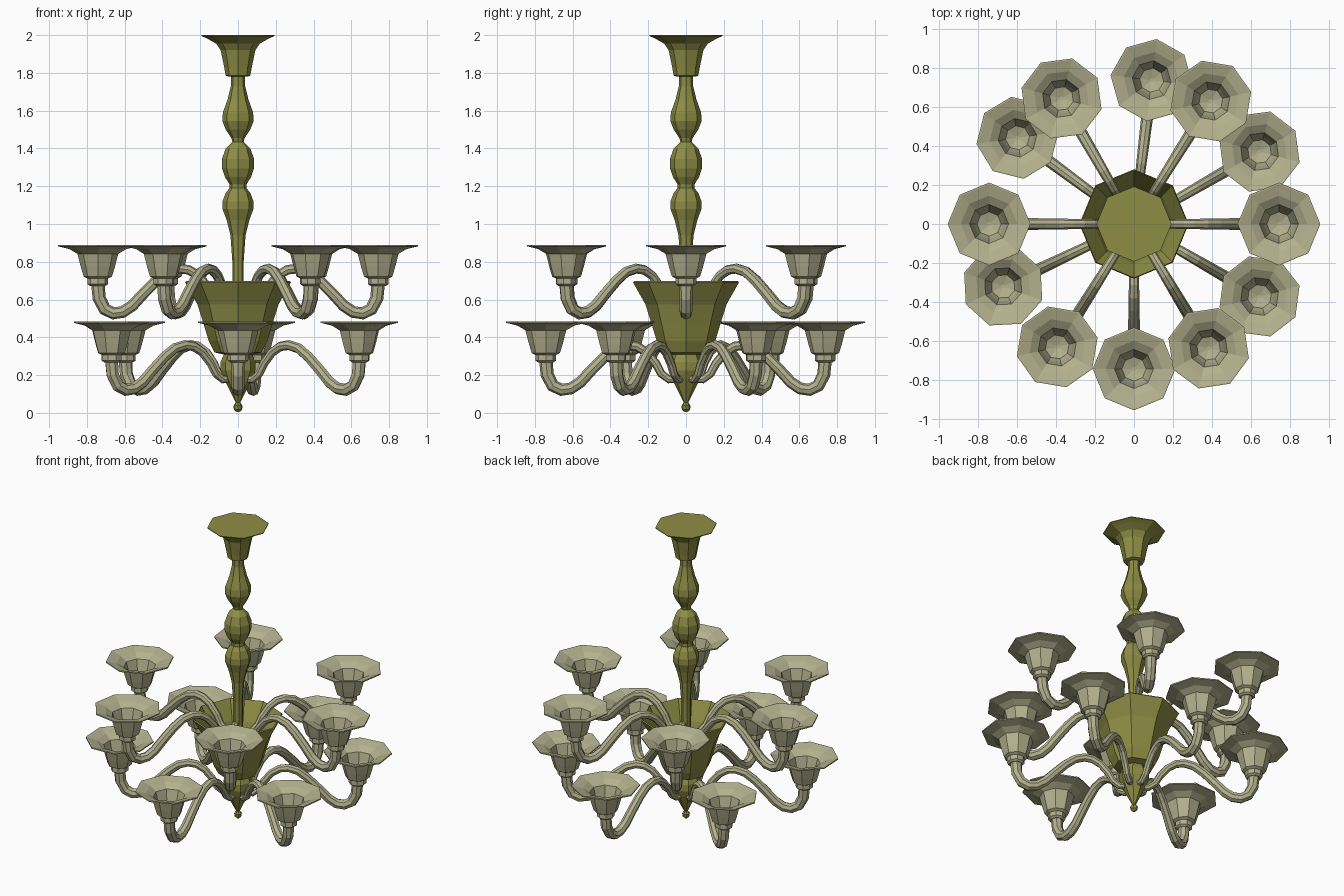
import bpy, bmesh
from math import sin, cos, tau, radians
from mathutils import Vector

if "Cube" in bpy.data.objects:
    bpy.data.objects.remove(bpy.data.objects["Cube"])


def material(name, color):
    m = bpy.data.materials.new(name)
    m.diffuse_color = color
    m.use_nodes = True
    m.node_tree.nodes["Principled BSDF"].inputs["Base Color"].default_value = m.diffuse_color
    return m


olive = material("olive_glass", (0.27, 0.27, 0.06, 1))
pale = material("pale_glass", (0.45, 0.44, 0.27, 1))


def skin(name, rings, mat):
    """Bridge a list of vertex rings and cap both ends."""
    bm = bmesh.new()
    loops = [[bm.verts.new(p) for p in ring] for ring in rings]
    n = len(loops[0])
    for a, b in zip(loops, loops[1:]):
        for i in range(n):
            j = (i + 1) % n
            bm.faces.new((a[i], a[j], b[j], b[i]))
    bm.faces.new(loops[0][::-1])
    bm.faces.new(loops[-1])
    bmesh.ops.recalc_face_normals(bm, faces=bm.faces)
    me = bpy.data.meshes.new(name)
    bm.to_mesh(me)
    bm.free()
    me.materials.append(mat)
    return me


def lathe(name, profile, mat, n=8):
    return skin(name, [[(r * cos(tau * i / n), r * sin(tau * i / n), z)
                        for i in range(n)] for r, z in profile], mat)


def sweep(name, path, r0, r1, mat, n=8):
    """Tapered tube along a path in the xz plane."""
    pts = [Vector((x, 0, z)) for x, z in path]
    rings = []
    for k, p in enumerate(pts):
        t = (pts[min(k + 1, len(pts) - 1)] - pts[max(k - 1, 0)]).normalized()
        side = Vector((-t.z, 0, t.x))
        r = r0 + (r1 - r0) * k / (len(pts) - 1)
        rings.append([p + side * r * cos(tau * i / n) + Vector((0, r * sin(tau * i / n), 0))
                      for i in range(n)])
    return skin(name, rings, mat)


def place(name, mesh, loc=(0, 0, 0), angle=0):
    ob = bpy.data.objects.new(name, mesh)
    ob.location = loc
    ob.rotation_euler.z = angle
    bpy.context.collection.objects.link(ob)


# Ceiling canopy
place("canopy", lathe("canopy", [
    (0.05, 1.78), (0.065, 1.785), (0.073, 1.83), (0.092, 1.92), (0.115, 1.955),
    (0.16, 1.98), (0.192, 1.995), (0.192, 2.0)], olive))

# Turned stem with three bulges
place("stem", lathe("stem", [
    (0.03, 0.33), (0.03, 0.8), (0.04, 0.94), (0.06, 1.02), (0.082, 1.08), (0.082, 1.12),
    (0.065, 1.165), (0.045, 1.19), (0.045, 1.21), (0.07, 1.25), (0.085, 1.295),
    (0.085, 1.345), (0.065, 1.40), (0.03, 1.435), (0.035, 1.455), (0.065, 1.50),
    (0.083, 1.545), (0.08, 1.59), (0.055, 1.66), (0.038, 1.73), (0.038, 1.79)], olive))

# Flared hollow cup
place("cup", lathe("cup", [
    (0.08, 0.31), (0.125, 0.32), (0.155, 0.38), (0.185, 0.48), (0.215, 0.575), (0.28, 0.69),
    (0.275, 0.697), (0.205, 0.575), (0.172, 0.475), (0.14, 0.38), (0.03, 0.345)], olive))

# Bottom finial
place("finial", lathe("finial", [
    (0.008, 0.005), (0.022, 0.018), (0.024, 0.038), (0.012, 0.055), (0.022, 0.075),
    (0.045, 0.12), (0.075, 0.18), (0.092, 0.225), (0.092, 0.27), (0.07, 0.32)], olive))

# Shared arm and shade meshes, height measured from the shade base
arm = sweep("arm", [
    (0.03, -0.10), (0.09, -0.105), (0.13, -0.075), (0.16, -0.02), (0.21, 0.04), (0.26, 0.07),
    (0.31, 0.077), (0.37, 0.06), (0.43, 0.015), (0.50, -0.055), (0.56, -0.12), (0.61, -0.153),
    (0.66, -0.16), (0.705, -0.138), (0.735, -0.08), (0.742, 0.0)], 0.02, 0.036, pale)
shade = lathe("shade", [
    (0.04, -0.015), (0.055, -0.005), (0.055, 0.025), (0.075, 0.035), (0.09, 0.085), (0.108, 0.155),
    (0.15, 0.18), (0.212, 0.195), (0.212, 0.203), (0.204, 0.203), (0.145, 0.186),
    (0.10, 0.158), (0.08, 0.085), (0.062, 0.045), (0.01, 0.03)], pale)

# Two tiers of six arms
tiers = {"upper": (0.687, (0, 58, 120, 180, 238, 301)),
         "lower": (0.282, (30, 83, 143.5, 205.5, 270, 330))}
for tier, (z, angles) in tiers.items():
    for i, deg in enumerate(angles):
        a = radians(deg)
        place(f"{tier}_arm_{i + 1}", arm, (0, 0, z), a)
        place(f"{tier}_shade_{i + 1}", shade, (0.742 * cos(a), 0.742 * sin(a), z), a)
